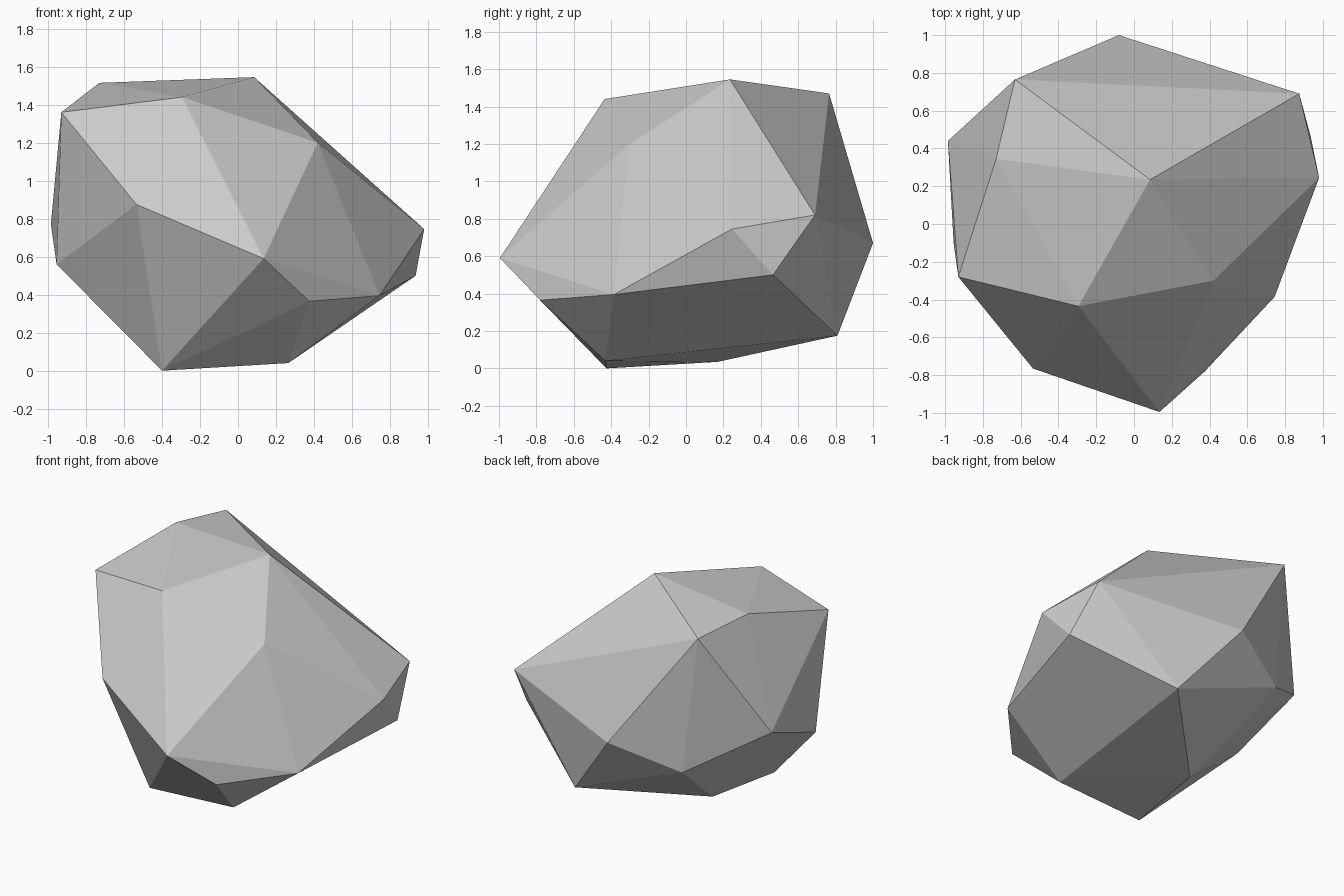
import bpy
import bmesh


def remove_default_cube():
    cube = bpy.data.objects.get("Cube")
    if cube:
        bpy.data.objects.remove(cube, do_unlink=True)


def make_material(name, colour):
    material = bpy.data.materials.new(name)
    material.use_nodes = True
    material.diffuse_color = colour
    shader = material.node_tree.nodes["Principled BSDF"]
    shader.inputs["Base Color"].default_value = colour
    shader.inputs["Roughness"].default_value = 1
    return material


def make_faceted_stone(name, corners, material):
    """Wrap a tight flat-sided skin around the given corner points."""
    mesh = bpy.data.meshes.new(name)
    bm = bmesh.new()
    for corner in corners:
        bm.verts.new(corner)
    bmesh.ops.convex_hull(bm, input=bm.verts[:])
    loose = [vert for vert in bm.verts if not vert.link_faces]
    bmesh.ops.delete(bm, geom=loose, context="VERTS")
    bmesh.ops.recalc_face_normals(bm, faces=bm.faces[:])
    for face in bm.faces:
        face.smooth = False
    bm.to_mesh(mesh)
    bm.free()
    mesh.materials.append(material)
    stone = bpy.data.objects.new(name, mesh)
    bpy.context.collection.objects.link(stone)
    return stone


remove_default_cube()
stone_grey = make_material("stone_grey", (0.6, 0.6, 0.6, 1))

# Crown: the high corners around the top
crown = [
    (-.93, -.28, 1.36), (-.73, .345, 1.515), (.085, .235, 1.545),
    (-.295, -.435, 1.44), (.42, -.3, 1.2), (-.63, .765, 1.47),
]

# Waist: the widest corners, anticlockwise from the front
waist = [
    (-.535, -.765, .875), (.135, -.995, .59), (.98, .245, .745),
    (.875, .69, .82), (-.08, 1, .67), (-.53, .8, .5),
    (-.985, .44, .77), (-.955, -.1, .56),
]

# Underside: the chamfered lower corners and the small resting face
underside = [
    (.375, -.78, .365), (.745, -.385, .395), (.935, .465, .5),
    (.31, .81, .175), (-.33, .17, .035), (-.4, -.425, 0),
    (.265, -.43, .04),
]

make_faceted_stone("boulder", crown + waist + underside, stone_grey)
